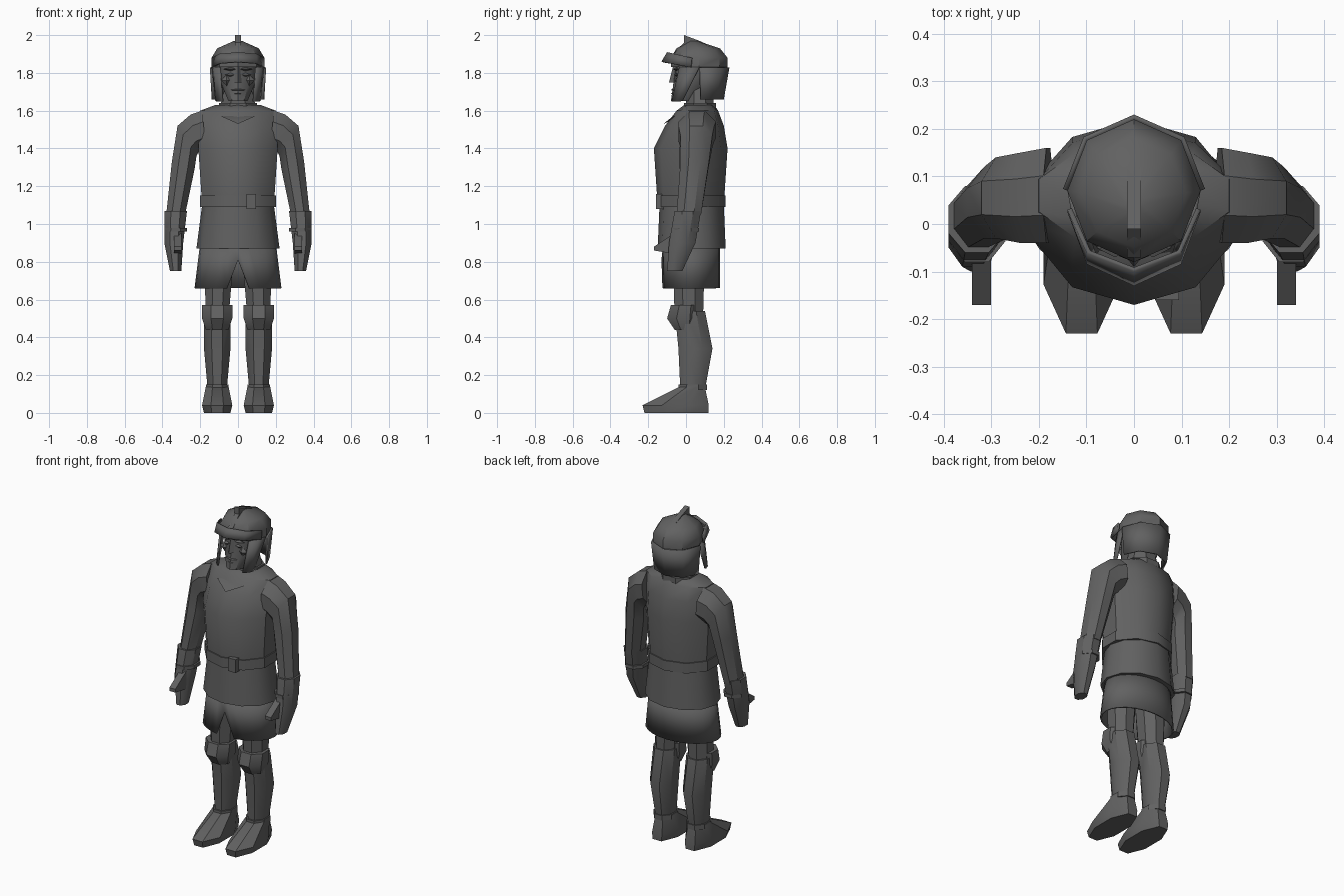
import bpy, bmesh, math

cube = bpy.data.objects.get("Cube")
if cube:
    bpy.data.objects.remove(cube, do_unlink=True)

grey = bpy.data.materials.new("dark_grey")
grey.use_nodes = True
colour = (.12, .12, .12, 1)
grey.diffuse_color = colour
grey.node_tree.nodes["Principled BSDF"].inputs["Base Color"].default_value = colour


def finish(name, bm, pair=False, thickness=0):
    """Store the mesh, mirror paired parts and shade it."""
    bmesh.ops.recalc_face_normals(bm, faces=bm.faces)
    mesh = bpy.data.meshes.new(name)
    bm.to_mesh(mesh)
    bm.free()
    mesh.materials.append(grey)
    part = bpy.data.objects.new(name, mesh)
    bpy.context.collection.objects.link(part)
    if thickness:
        part.modifiers.new("thickness", "SOLIDIFY").thickness = thickness
    if pair:
        part.modifiers.new("other_side", "MIRROR")
    bpy.ops.object.select_all(action="DESELECT")
    part.select_set(True)
    bpy.context.view_layer.objects.active = part
    bpy.ops.object.shade_smooth_by_angle(angle=math.radians(38))
    return part


def skin(name, rows, closed=True, capped=True, **options):
    """Join rows of points with quads."""
    bm = bmesh.new()
    grid = [[bm.verts.new(point) for point in row] for row in rows]
    for lower, upper in zip(grid, grid[1:]):
        count = len(lower)
        for here in range(count if closed else count - 1):
            there = (here + 1) % count
            bm.faces.new((lower[here], lower[there], upper[there], upper[here]))
    if closed and capped:
        bm.faces.new(grid[0])
        bm.faces.new(grid[-1])
    return finish(name, bm, **options)


def section(sides, flat_front):
    """Unit polygon, starting at the front, with a flat or pointed front."""
    turns = [math.tau * (k + flat_front / 2) / sides for k in range(sides)]
    width = max(math.sin(turn) for turn in turns)
    depth = max(math.cos(turn) for turn in turns)
    return [(math.sin(turn) / width, -math.cos(turn) / depth) for turn in turns]


def ring(outline, lift, z, front, back, radius, x=0, tilt=0):
    """Fit a unit outline to a level; tilt raises the side, lift the front."""
    middle, reach = (front + back) / 2, (back - front) / 2
    return [(x + radius * u, middle + reach * v, z + tilt * u - lift * v)
            for u, v in outline]


def tube(name, sides, *levels, flat_front=False, arc=None, lift=0, **options):
    """Loft a polygon through levels of height, front, back, radius, x and tilt."""
    outline = section(sides, flat_front)
    if arc:
        outline = [outline[k % sides] for k in arc]
        options["closed"] = False
    return skin(name, [ring(outline, lift, *level) for level in levels], **options)


def limb(name, *levels):
    tube(name, 8, *levels, flat_front=True, pair=True)


def band(sides, bottom, top, *fit):
    return sides, (bottom, *fit), (top, *fit)


def prism(name, outline, x, width, **options):
    """Extrude a side outline across x."""
    rows = [[(edge, y, z) for y, z in outline] for edge in (x - width / 2, x + width / 2)]
    skin(name, rows, **options)


def hull(name, points, **options):
    bm = bmesh.new()
    for point in points:
        bm.verts.new(point)
    bmesh.ops.convex_hull(bm, input=bm.verts)
    finish(name, bm, **options)


def gem(name, centre, size, **options):
    """Eight-faced facet, used for the small facial forms."""
    points = []
    for axis in range(3):
        for sign in (-1, 1):
            point = list(centre)
            point[axis] += sign * size[axis]
            points.append(point)
    hull(name, points, **options)


# Torso, tunic and belt
tube("torso", 10, (1.1, -.15, .2, .19), (1.4, -.17, .22, .21), (1.52, -.11, .2, .21),
     (1.6, -.05, .17, .2), (1.63, -.01, .15, .12))
tube("tunic_hem", 12, (.87, -.15, .21, .22), (1.1, -.14, .2, .19))
tube("belt", *band(10, 1.09, 1.15, -.16, .21, .2))
prism("buckle", [(-.16, 1.08), (-.16, 1.16), (-.12, 1.16), (-.12, 1.08)], .07, .05)

# Skirt with a raised point at the front that opens the split
skirt_sides = 24
skirt = tube("split_skirt", skirt_sides, (.9, -.12, .18, .2), (.66, -.13, .18, .23),
             capped=False, thickness=.01)
skirt.data.vertices[skirt_sides].co.z = .81

# Neck and collar
tube("neck", 8, (1.6, 0, .15, .1), (1.72, 0, .14, .07), flat_front=True)
tube("collar", *band(8, 1.6, 1.64, -.01, .16, .1), flat_front=True)
hull("neckline", [(0, -.12, 1.53), (.09, -.07, 1.57), (-.09, -.07, 1.57), (0, 0, 1.58)])

# Head and facial features
tube("head", 10, (1.65, -.08, .05, .05), (1.72, -.07, .12, .08), (1.8, -.06, .17, .1),
     (1.9, -.06, .17, .1))
tube("nose", 4, (1.75, -.09, -.04, .02), (1.83, -.07, -.04, .01))
gem("upper_lip", (0, -.06, 1.71), (.04, .02, .01))
gem("lower_lip", (0, -.06, 1.69), (.03, .02, .01))
gem("brows", (.04, -.05, 1.82), (.04, .02, .01), pair=True)
gem("eyes", (.04, -.05, 1.79), (.03, .01, .01), pair=True)
gem("cheekbones", (.06, -.04, 1.76), (.03, .02, .03), pair=True)

# Helmet
rim = (1.83, -.08, .22, .14)
tube("helmet_bowl", 8, rim, (1.88, -.08, .22, .14), (1.93, -.05, .18, .11),
     (1.97, .02, .06, .02))
tube("nape_guard", 8, rim, (1.66, -.04, .19, .13), arc=range(2, 7), thickness=.01)
tube("cheek_guards", 16, rim, (1.65, -.1, .06, .12), arc=range(2, 5), thickness=.01,
     pair=True)
tube("helmet_peak", 8, (1.88, -.1, .16, .14), (1.83, -.13, .18, .14),
     arc=range(-2, 3), lift=.03, thickness=.01)
prism("crest", [(-.07, 1.9), (-.01, 1.96), (-.01, 2), (.07, 1.97), (.16, 1.93), (.06, 1.9)],
      0, .03)

# Arms and hands
limb("sleeves", (1.5, -.04, .16, .01, .18, .1), (1.48, -.04, .15, .02, .23, .1),
     (1.44, -.03, .14, .05, .27, .08), (1.31, -.03, .12, .06, .29, .02),
     (1.05, -.05, .08, .05, .33))
limb("gauntlets", (1.07, -.06, .08, .06, .33), (.9, -.09, .05, .05, .34),
     (.75, -.1, -.02, .03, .33))
limb("cuff_bands", *band(8, .96, .98, -.08, .07, .06, .33)[1:])
prism("thumbs", [(-.05, .96), (-.17, .88), (-.17, .86), (-.05, .84)], .32, .04, pair=True)

# Legs and boots
limb("thighs", (.86, -.07, .1, .08, .1), (.5, -.06, .09, .06, .11))
limb("greaves", (.54, -.06, .1, .07, .11), (.34, -.04, .14, .07, .11),
     (.12, -.03, .1, .05, .11))
limb("knee_guards", (.57, -.08, .07, .08, .11), (.5, -.1, .07, .08, .11),
     (.44, -.06, .05, .06, .11))
limb("ankle_bands", *band(8, .12, .15, -.04, .11, .06, .11)[1:])
limb("boots", (0, -.22, .12, .07, .11), (.04, -.23, .12, .08, .11), (.14, -.03, .1, .06, .11))
